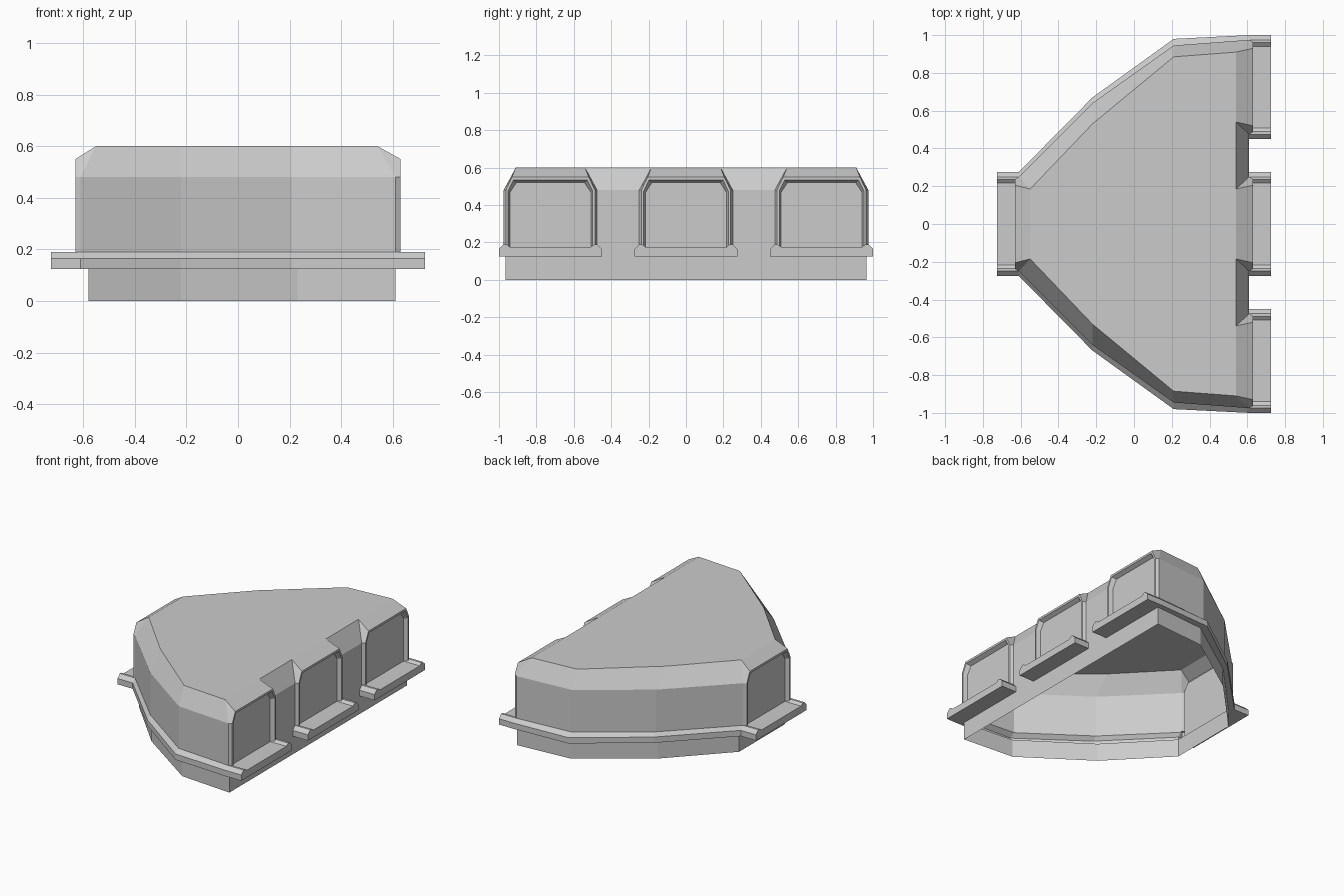
import bpy, bmesh
from mathutils import Vector

if "Cube" in bpy.data.objects:
    bpy.data.objects.remove(bpy.data.objects["Cube"])


def make(name, faces, out):
    """Mesh from point-list faces; the last face must look towards 'out'."""
    bm = bmesh.new()
    cache = {}

    def vert(p):
        key = tuple(round(c, 4) for c in p)
        if key not in cache:
            cache[key] = bm.verts.new(key)
        return cache[key]

    for f in faces:
        last = bm.faces.new([vert(p) for p in f])
    bmesh.ops.recalc_face_normals(bm, faces=bm.faces[:])
    last.normal_update()
    if last.normal.dot(Vector(out)) < 0:
        bmesh.ops.reverse_faces(bm, faces=bm.faces[:])
    me = bpy.data.meshes.new(name)
    bm.to_mesh(me)
    bm.free()
    ob = bpy.data.objects.new(name, me)
    bpy.context.collection.objects.link(ob)
    return ob


def loft(rings):
    """Quads between successive open point rows."""
    return [[a[i], a[i + 1], b[i + 1], b[i]]
            for a, b in zip(rings, rings[1:]) for i in range(len(a) - 1)]


# Plan curves of one long side, from the narrow end to the wide end
SKIRT = [(-.58, .25), (-.22, .625), (.23, .935), (.61, .965)]
LEDGE = [(-.61, .275), (-.22, .67), (.21, .98), (.61, 1.0)]
WALL = [(-.61, .25), (-.22, .64), (.21, .945), (.61, .975)]
TOP = [(-.55, .185), (-.22, .53), (.21, .885), (.54, .91)]
LEVELS = [(SKIRT, 0), (SKIRT, .125), (LEDGE, .125), (LEDGE, .165),
          (WALL, .19), (WALL, .48), (TOP, .6)]
CENTRES = (-.725, 0, .725)

# Hollow hull: both curved sides, end skirts, recessed walls, roof
faces = []
for s in (1, -1):
    faces += loft([[(x, s * y, z) for x, y in c] for c, z in LEVELS])
    # recessed wall between two end windows, with sloping top
    a, b, ta, tb = .25 * s, .475 * s, .185 * s, .54 * s
    faces += loft([[(.61, a, .125), (.61, b, .125)],
                   [(.61, a, .48), (.61, b, .48)],
                   [(.54, ta, .6), (.54, tb, .6)]])
faces.append([(-.58, -.25, 0), (-.58, .25, 0), (-.58, .25, .125), (-.58, -.25, .125)])
faces.append([(-.58, -.25, .125), (-.58, .25, .125), (-.61, .275, .125), (-.61, -.275, .125)])
row = [-.965, -.475, -.25, .25, .475, .965]
faces.append([(.61, -.965, 0), (.61, .965, 0)] + [(.61, y, .125) for y in reversed(row)])
edge = [.54, .185, -.185, -.54]
faces.append([(x, y, .6) for x, y in TOP] + [(.54, y, .6) for y in edge]
             + [(x, -y, .6) for x, y in reversed(TOP)])
make("hull", faces, (0, 0, 1))


def arch(side, cy, hw, z0, z1, ht, z2, x, xt):
    """Arch row: foot, shoulder and chamfered head."""
    pts = [(x, -hw, z0), (x, -hw, z1), (xt, -ht, z2),
           (xt, ht, z2), (x, hw, z1), (x, hw, z0)]
    return [(side * px, cy + py, pz) for px, py, pz in pts]


# Framed window bay, recessed panel
def window(name, side, cy):
    head_x = .54 if side > 0 else .55
    rings = [arch(side, cy, .25, .125, .48, .185, .6, .61, head_x),
             arch(side, cy, .238, .125, .48, .205, .55, .63, .63),
             arch(side, cy, .226, .125, .475, .197, .535, .63, .63),
             arch(side, cy, .216, .125, .468, .182, .52, .602, .602)]
    make(name, loft(rings) + [rings[-1]], (side, 0, 0))


# Sill with raised rims at both ends
def sill(name, side, cy):
    half = [(.275, .125), (.275, .165), (.25, .19), (.235, .19), (.216, .175)]
    prof = half + [(-y, z) for y, z in reversed(half)]
    back, front = [[(side * x, cy + y, z) for y, z in prof] for x in (.602, .725)]
    make(name, loft([back + back[:1], front + front[:1]]) + [front], (side, 0, 0))


ends = [(1, cy, "wide_end_%d" % i) for i, cy in enumerate(CENTRES, 1)]
for side, cy, tag in ends + [(-1, 0, "narrow_end")]:
    window("window_" + tag, side, cy)
    sill("sill_" + tag, side, cy)
